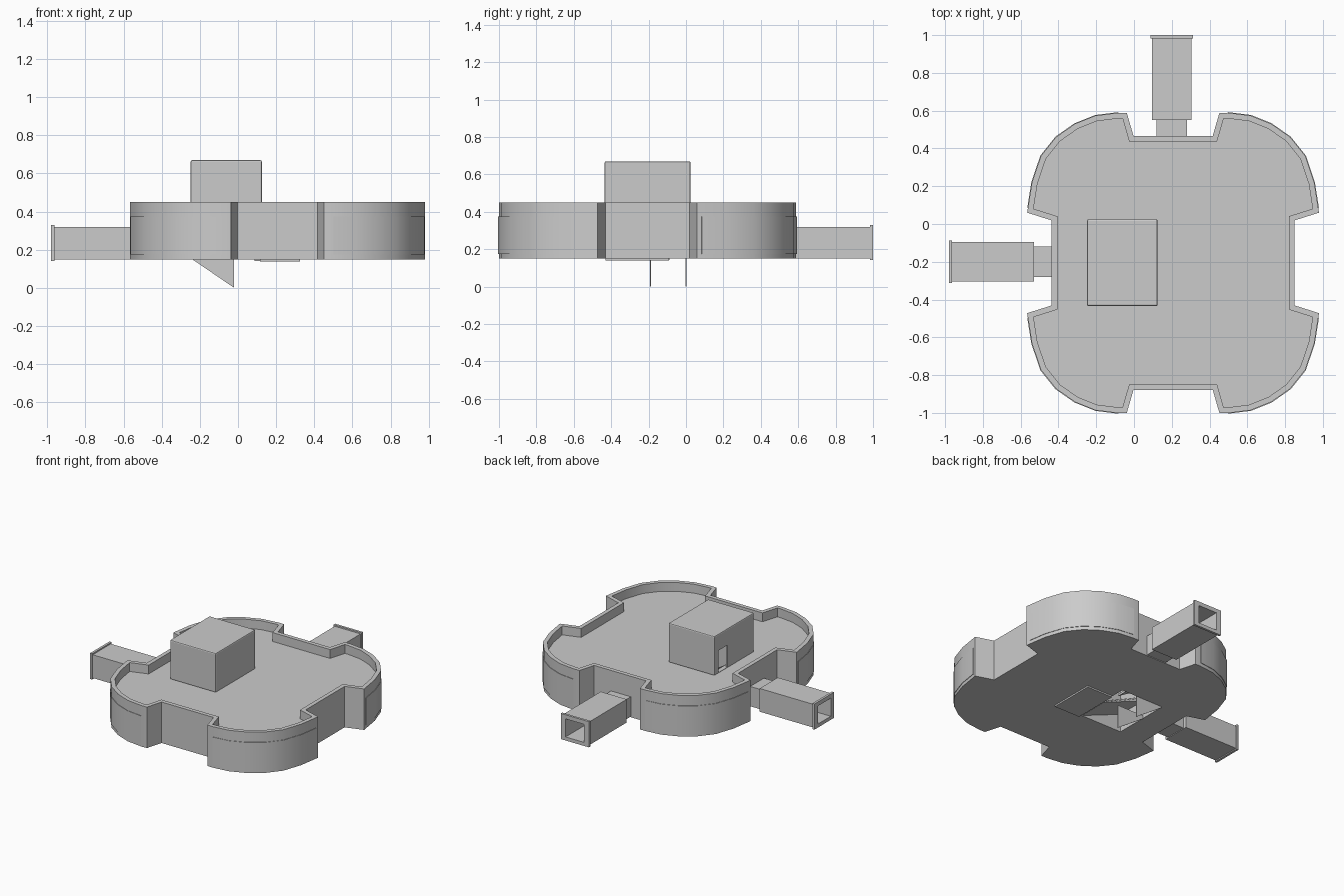
import bpy, bmesh
from mathutils import Vector

if "Cube" in bpy.data.objects:
    bpy.data.objects.remove(bpy.data.objects["Cube"])

CX, CY = 0.207, -0.206      # centre of the main body
FLOOR, DECK, TOP = 0.15, 0.385, 0.45

# One quadrant of the lobed plan: side notch, rounded lobe, end notch
LOBE = [(.7725, .266), (.7475, .426), (.70, .566), (.62, .666), (.52, .736),
        (.41, .78), (.29, .795), (.245, .794)]
QUAD = [(.643, .225)] + LOBE + [(.21, .673)]


def make(name, verts, faces, smooth=True):
    me = bpy.data.meshes.new(name)
    me.from_pydata([tuple(v) for v in verts], [], faces)
    bm = bmesh.new()
    bm.from_mesh(me)
    bmesh.ops.recalc_face_normals(bm, faces=bm.faces)
    bm.to_mesh(me)
    bm.free()
    ob = bpy.data.objects.new(name, me)
    bpy.context.collection.objects.link(ob)
    if smooth:
        bpy.context.view_layer.objects.active = ob
        bpy.ops.object.select_all(action='DESELECT')
        ob.select_set(True)
        bpy.ops.object.shade_smooth_by_angle(angle=0.6)
    return ob


def loft(name, rings, smooth=True):
    """Bridge equal-length closed rings and cap both ends."""
    n = len(rings[0])
    faces = [(r*n + i, r*n + (i+1) % n, (r+1)*n + (i+1) % n, (r+1)*n + i)
             for r in range(len(rings)-1) for i in range(n)]
    faces += [tuple(range(n)), tuple(range((len(rings)-1)*n, len(rings)*n))]
    return make(name, [v for r in rings for v in r], faces, smooth)


def box(name, x0, x1, y0, y1, z0, z1):
    return loft(name, [[(x0, y0, z), (x1, y0, z), (x1, y1, z), (x0, y1, z)]
                       for z in (z0, z1)], False)


def cut(ob, cutter):
    m = ob.modifiers.new("cut", 'BOOLEAN')
    m.operation, m.solver, m.object = 'DIFFERENCE', 'EXACT', cutter
    cutter.hide_render = True
    cutter.hide_set(True)


def outline():
    q = QUAD
    return (q + [(-x, y) for x, y in reversed(q)] + [(-x, -y) for x, y in q]
            + [(x, -y) for x, y in reversed(q)])


def inset(pts, d):
    """Offset a counter-clockwise outline inward by d."""
    out = []
    for i, p in enumerate(pts):
        a, b, c = Vector(pts[i-1]), Vector(p), Vector(pts[(i+1) % len(pts)])
        e, f = (b-a).normalized(), (c-b).normalized()
        n1, n2 = Vector((-e.y, e.x)), Vector((-f.y, f.x))
        out.append(tuple(b + (n1+n2) * d / (1 + n1.dot(n2))))
    return out


def ring(pts, z):
    return [(CX+x, CY+y, z) for x, y in pts]


# Main body with parapet and sunken roof deck
outer = outline()
inner = inset(outer, 0.03)
body = loft("body", [ring(outer, FLOOR), ring(outer, TOP),
                     ring(inner, TOP), ring(inner, DECK)])
cut(body, box("stairwell_cutter", -.235, .11, -.42, .01, .1, .42))

# Thin curved wall panels on each lobe
arc = [(.769, .29)] + LOBE[1:-1]
for sx in (1, -1):
    for sy in (1, -1):
        pts = ([(x*1.004*sx, y*1.004*sy) for x, y in arc]
               + [(x*.99*sx, y*.99*sy) for x, y in reversed(arc)])
        loft("lobe_panel", [ring(pts, .175), ring(pts, .375)])


# Entrance tunnels: neck, passage, end flange and hollow opening
def tunnel(name, shift, place):
    sections = [(.42, .08, .155, .30), (.53, .08, .155, .30), (.53, .105, .15, .32),
                (.963, .105, .15, .32), (.963, .113, .142, .33), (.98, .113, .142, .33),
                (.98, .075, .168, .30), (.56, .075, .168, .30)]
    loft(name, [[place(d+shift, w, z) for w, z in
                 ((-h, z0), (h, z0), (h, z1), (-h, z1))]
                for d, h, z0, z1 in sections], False)


tunnel("left_tunnel", 0, lambda d, w, z: (-d, w-.2, z))
tunnel("back_tunnel", .02, lambda d, w, z: (w+.2, d, z))

# Hollow stair house with a doorway on its left side
house = box("stair_house", -.248, .125, -.435, .025, DECK-.003, .67)
bev = house.modifiers.new("soft_edges", 'BEVEL')
bev.width, bev.segments = .008, 2
cut(house, box("house_cutter", -.235, .11, -.42, .01, .3, .655))
cut(house, box("door_cutter", -.3, -.2, -.125, -.02, DECK+.003, .55))

# Triangular stair side panels hanging below the floor
for y in (-.19, 0):
    tri = [(-.02, 0), (-.02, FLOOR+.02), (-.24, FLOOR+.02), (-.24, FLOOR)]
    loft("stair_side", [[(x, yy, z) for x, z in tri] for yy in (y-.003, y+.003)], False)


# Stair flights as stepped profiles with a sloping underside
def stairs(name, x0, x1, z0, z1, y0, y1, n=9):
    dx, dz = (x1-x0)/n, (z1-z0)/n
    prof = [(x0, z0)]
    for i in range(n):
        prof += [(x0+i*dx, z0+(i+1)*dz), (x0+(i+1)*dx, z0+(i+1)*dz)]
    prof += [(x1, z1-dz)]
    loft(name, [[(x, y, z) for x, z in prof] for y in (y0, y1)], False)


stairs("lower_flight", .10, -.235, FLOOR, .30, -.42, -.19)
stairs("upper_flight", -.02, -.235, .24, DECK, -.187, 0)

# Floor hatch under the body
box("floor_hatch", .115, .325, -.43, -.09, .139, FLOOR+.005)
